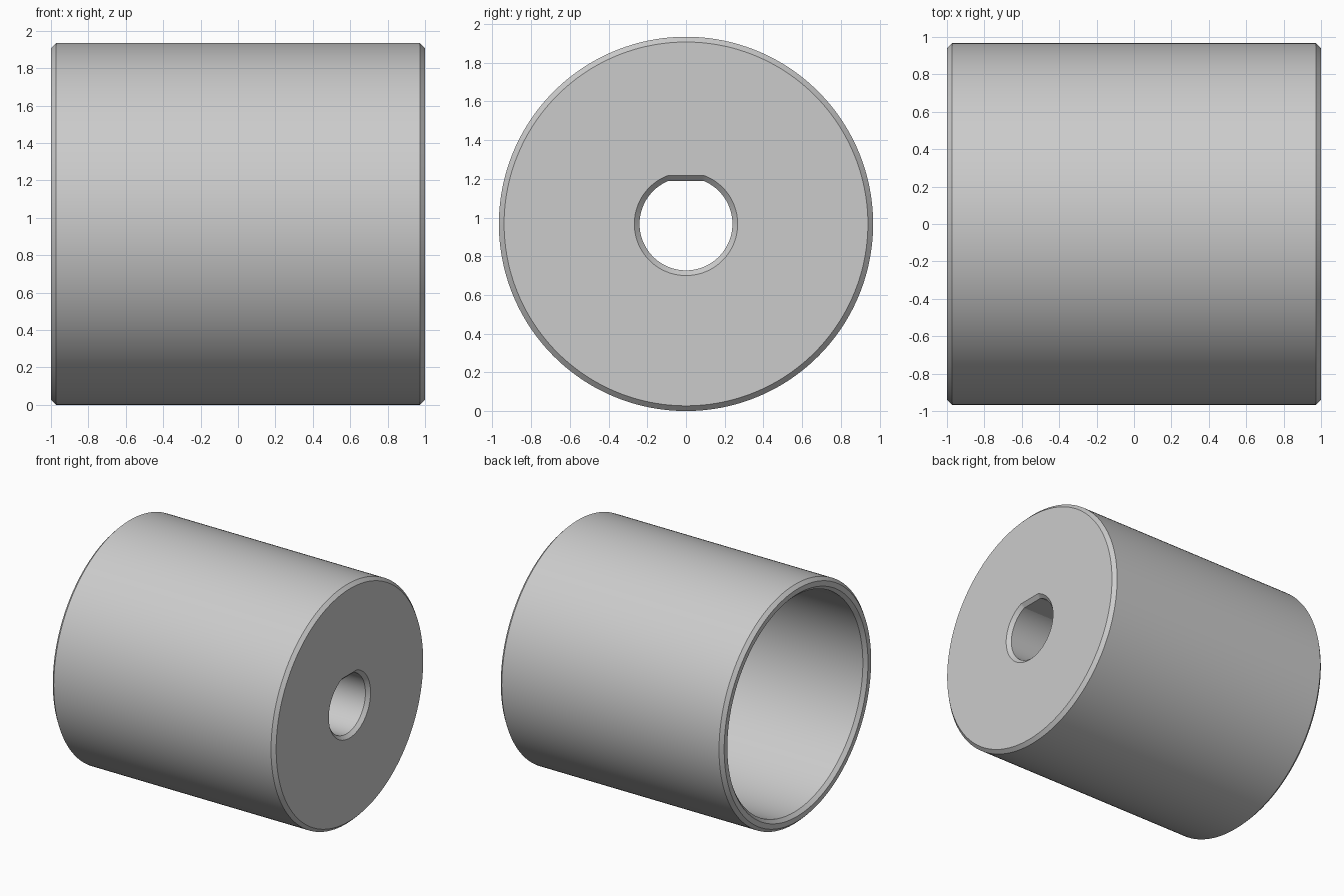
import bpy, bmesh, math

cube = bpy.data.objects.get("Cube")
if cube:
    bpy.data.objects.remove(cube, do_unlink=True)

SEGMENTS = 192
R = 0.967          # outer radius
BORE = 0.24        # shaft bore radius
FLAT = 0.222       # height of the bore flat above the axis
CAVITY = 0.872     # cavity radius
FLOOR = 0.38       # inner face of the solid end
C = 0.027          # chamfer


def ring(bm, x, radius, flat=None):
    """Loop of points round the x axis, optionally cut by a flat on top."""
    verts = []
    for i in range(SEGMENTS):
        a = 2 * math.pi * i / SEGMENTS
        r = radius
        if flat and math.cos(a) > 0:
            r = min(r, flat / math.cos(a))
        verts.append(bm.verts.new((x, r * math.sin(a), R + r * math.cos(a))))
    return verts


# Closed profile: outer wall, solid end, D-shaped bore, cavity, open rim
profile = [
    (-1, R - C), (-1 + C, R), (1 - C, R), (1, R - C),
    (1, BORE + C, FLAT + C), (1 - C, BORE, FLAT), (FLOOR, BORE, FLAT),
    (FLOOR, CAVITY), (-1 + C, CAVITY), (-1, CAVITY + C),
]
bm = bmesh.new()
rings = [ring(bm, *p) for p in profile]
for k, a in enumerate(rings):
    b = rings[(k + 1) % len(rings)]
    for i in range(SEGMENTS):
        j = (i + 1) % SEGMENTS
        bm.faces.new((a[i], a[j], b[j], b[i]))
bmesh.ops.recalc_face_normals(bm, faces=bm.faces)
mesh = bpy.data.meshes.new("hollow_cylinder")
bm.to_mesh(mesh)
bm.free()

# Plain grey material
grey = bpy.data.materials.new("light_grey")
grey.use_nodes = True
colour = (0.6, 0.6, 0.6, 1)
grey.diffuse_color = colour
for node in grey.node_tree.nodes:
    if node.type == 'BSDF_PRINCIPLED':
        node.inputs["Base Color"].default_value = colour
mesh.materials.append(grey)

body = bpy.data.objects.new("hollow_cylinder", mesh)
bpy.context.collection.objects.link(body)
bpy.ops.object.select_all(action='DESELECT')
body.select_set(True)
bpy.context.view_layer.objects.active = body
bpy.ops.object.shade_smooth_by_angle(angle=math.radians(15))
